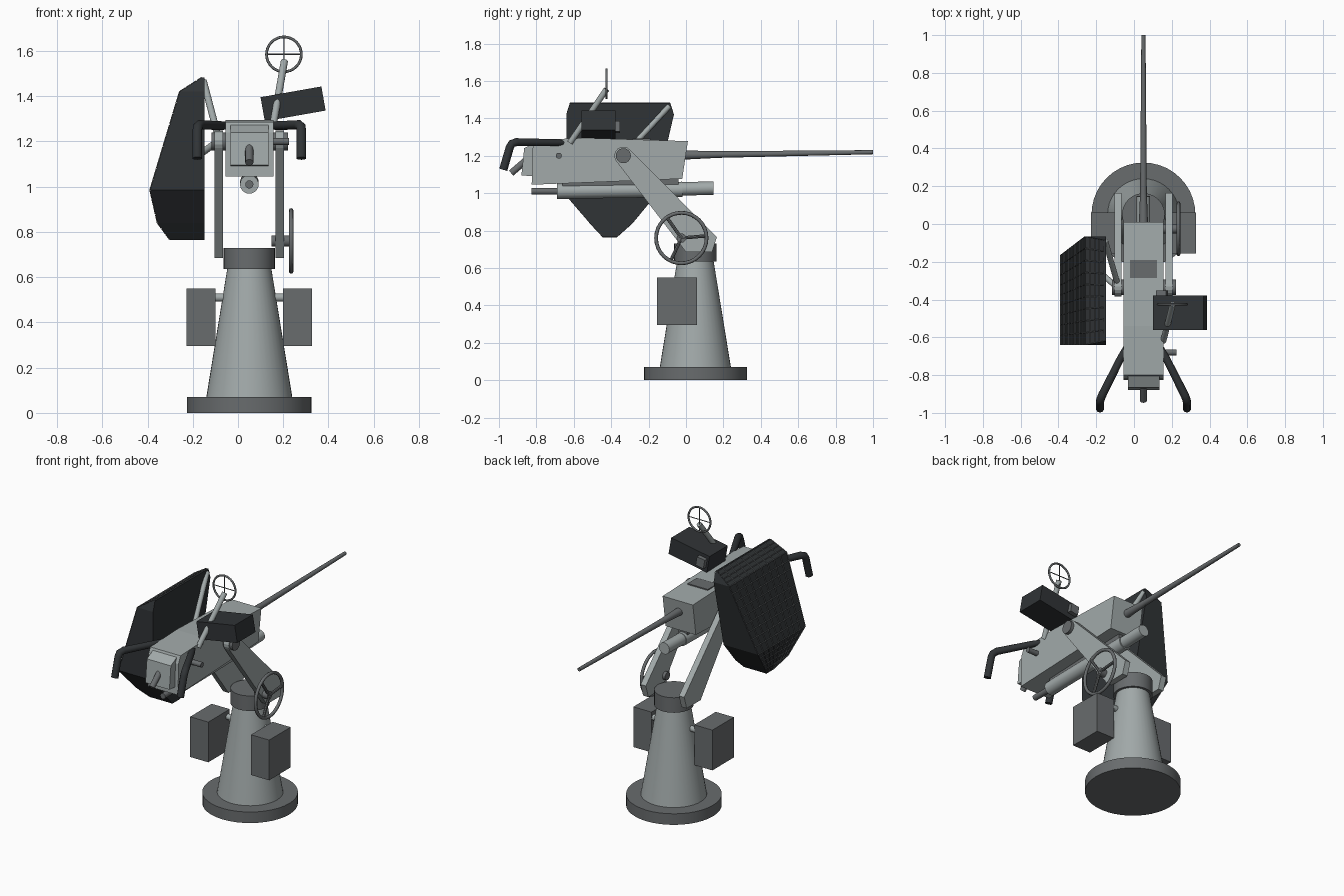
import bpy, bmesh, math
from mathutils import Vector, Matrix

if "Cube" in bpy.data.objects:
    bpy.data.objects.remove(bpy.data.objects["Cube"])

CX = 0.05  # symmetry plane of the mount


def mat(name, c):
    m = bpy.data.materials.new(name)
    m.diffuse_color = (*c, 1)
    m.use_nodes = True
    m.node_tree.nodes["Principled BSDF"].inputs["Base Color"].default_value = m.diffuse_color
    return m


LIGHT = mat("light_metal", (0.36, 0.40, 0.40))
MID = mat("mid_metal", (0.14, 0.15, 0.155))
DARK = mat("dark_metal", (0.03, 0.034, 0.037))


def finish(name, bm, m, smooth=False):
    bmesh.ops.recalc_face_normals(bm, faces=bm.faces)
    me = bpy.data.meshes.new(name)
    bm.to_mesh(me)
    bm.free()
    ob = bpy.data.objects.new(name, me)
    bpy.context.collection.objects.link(ob)
    me.materials.append(m)
    if smooth:
        bpy.ops.object.select_all(action='DESELECT')
        ob.select_set(True)
        bpy.context.view_layer.objects.active = ob
        bpy.ops.object.shade_smooth_by_angle(angle=math.radians(35))
    return ob


def rod(name, a, b, r1, r2=None, m=LIGHT, n=16):
    a, b = Vector(a), Vector(b)
    d = b - a
    mtx = Matrix.Translation((a + b) / 2) @ d.to_track_quat('Z', 'Y').to_matrix().to_4x4()
    bm = bmesh.new()
    bmesh.ops.create_cone(bm, cap_ends=True, segments=n, radius1=r1,
                          radius2=r1 if r2 is None else r2, depth=d.length, matrix=mtx)
    return finish(name, bm, m, True)


def box(name, lo, hi, m=LIGHT, rot=0):
    lo, hi = Vector(lo), Vector(hi)
    mtx = (Matrix.Translation((lo + hi) / 2) @ Matrix.Rotation(rot, 4, 'Y')
           @ Matrix.Diagonal((*(hi - lo), 1)))
    bm = bmesh.new()
    bmesh.ops.create_cube(bm, size=1, matrix=mtx)
    return finish(name, bm, m)


def side_plate(name, pts, x0, x1, m=LIGHT):
    """Extrude a (y, z) profile from x0 to x1."""
    bm = bmesh.new()
    f = bm.faces.new([bm.verts.new((x0, y, z)) for y, z in pts])
    ext = bmesh.ops.extrude_face_region(bm, geom=[f])['geom']
    bmesh.ops.translate(bm, vec=(x1 - x0, 0, 0),
                        verts=[v for v in ext if isinstance(v, bmesh.types.BMVert)])
    return finish(name, bm, m)


def ring(name, loc, R, r, axis, m):
    bpy.ops.mesh.primitive_torus_add(location=loc, major_radius=R, minor_radius=r,
                                     major_segments=32, minor_segments=8,
                                     rotation=(0, math.pi / 2, 0) if axis == 'X' else (math.pi / 2, 0, 0))
    ob = bpy.context.object
    ob.name = name
    ob.data.materials.append(m)
    bpy.ops.object.shade_smooth_by_angle(angle=math.radians(60))


# Pedestal
rod("base_disc", (CX, CX, 0), (CX, CX, 0.07), 0.275, m=MID, n=40)
rod("pedestal_cone", (CX, CX, 0.07), (CX, CX, 0.64), 0.19, 0.097, n=40)
rod("pedestal_collar", (CX, CX, 0.635), (CX, CX, 0.73), 0.113, m=MID, n=40)

# Side boxes and yoke arms
c = (-0.335, 1.2)
arc = [(c[0] + 0.048 * math.cos(t), c[1] + 0.048 * math.sin(t))
       for t in [math.radians(42 + i * 175 / 8) for i in range(9)]]
arm = arc + [(0.0, 0.685), (0.14, 0.685), (0.165, 0.765)]
for s, side in ((-1, "left"), (1, "right")):
    xs = sorted((CX + s * 0.15, CX + s * 0.277))
    box(side + "_side_box", (xs[0], -0.155, 0.295), (xs[1], 0.06, 0.55), MID)
    rod(side + "_box_rod", (CX + s * 0.09, CX - 0.01, 0.51), (CX + s * 0.16, CX - 0.01, 0.51), 0.018)
    side_plate(side + "_yoke_arm", arm, CX + s * 0.116, CX + s * 0.153)
rod("trunnion", (-0.117, *c), (0.222, *c), 0.04, m=MID, n=24)

# Receiver
side_plate("receiver", [(-0.825, 1.045), (-0.02, 1.077), (0.01, 1.278), (-0.54, 1.295),
                        (-0.80, 1.285), (-0.82, 1.24)], -0.055, 0.157)
side_plate("rear_block", [(-0.88, 1.095), (-0.81, 1.09), (-0.80, 1.275), (-0.865, 1.24)], -0.033, 0.135)
box("top_hatch", (-0.02, -0.285, 1.27), (0.122, -0.19, 1.291), MID)
rod("rear_knob", (CX, -0.85, 1.18), (CX, -0.935, 1.107), 0.018, m=MID)
rod("side_pin", (0.14, -0.68, 1.2), (0.225, -0.68, 1.2), 0.016, m=MID)

# Barrel and recoil tube
rod("barrel_root", (CX, -0.02, 1.204), (CX, 0.16, 1.206), 0.025, 0.018, MID)
rod("barrel", (CX, 0.14, 1.206), (CX, 1.0, 1.219), 0.018, 0.011, MID)
rod("recoil_sleeve", (CX, -0.69, 1.01), (CX, -0.02, 1.02), 0.041, n=24)
rod("recoil_tube", (CX, -0.05, 1.022), (CX, 0.147, 1.027), 0.036, n=24)
rod("recoil_rod", (CX, -0.825, 1.01), (CX, -0.68, 1.01), 0.018, m=MID)
box("recoil_bracket", (0.02, -0.66, 1.02), (0.08, -0.04, 1.075), MID)

# Bent grips
for s, side in ((-1, "left"), (1, "right")):
    cu = bpy.data.curves.new(side + "_grip", 'CURVE')
    cu.dimensions = '3D'
    cu.bevel_depth = 0.022
    cu.bevel_resolution = 3
    cu.use_fill_caps = True
    path = [(0.08, -0.63, 1.27, 0.6), (0.12, -0.71, 1.27, 0.9), (0.218, -0.905, 1.273, 1),
            (0.228, -0.93, 1.265, 1), (0.23, -0.942, 1.245, 1), (0.23, -0.977, 1.125, 1)]
    sp = cu.splines.new('POLY')
    sp.points.add(len(path) - 1)
    for p, (x, y, z, r) in zip(sp.points, path):
        p.co = (CX + s * x, y, z, 1)
        p.radius = r
    ob = bpy.data.objects.new(side + "_grip", cu)
    bpy.context.collection.objects.link(ob)
    cu.materials.append(DARK)
    bpy.ops.object.select_all(action='DESELECT')
    ob.select_set(True)
    bpy.context.view_layer.objects.active = ob
    bpy.ops.object.convert(target='MESH')

# Handwheel with three spokes
hub = Vector((0.235, -0.025, 0.76))
ring("handwheel_rim", hub, 0.135, 0.010, 'X', MID)
rod("handwheel_hub", (0.147, hub.y, hub.z), (0.24, hub.y, hub.z), 0.025, m=MID)
for i in range(3):
    a = math.radians(120 * i + 5)
    rod("handwheel_spoke", hub, hub + Vector((0, math.cos(a), math.sin(a))) * 0.135, 0.009, m=MID, n=8)

# Ring sight
eye = Vector((0.203, -0.425, 1.585))
ring("sight_ring", eye, 0.077, 0.006, 'Y', MID)
for d in ((0.077, 0, 0), (0, 0, 0.077)):
    rod("sight_crosswire", eye - Vector(d), eye + Vector(d), 0.003, m=MID, n=6)
rod("sight_post", (0.155, -0.62, 1.27), (0.205, -0.425, 1.555), 0.016)

# Tilted sight box with lens
tilt = math.radians(-10)
box("sight_box", (0.107, -0.56, 1.312), (0.38, -0.378, 1.42), DARK, tilt)
box("sight_lens", (0.12, -0.385, 1.325), (0.175, -0.352, 1.382), MID, tilt)

# Faceted side basket: z, outer x, back y, front y
levels = [(0.765, -0.30, -0.445, -0.37), (0.84, -0.355, -0.515, -0.285), (0.985, -0.388, -0.64, -0.165),
          (1.42, -0.257, -0.64, -0.065), (1.483, -0.158, -0.62, -0.085)]
bm = bmesh.new()
rings = [[bm.verts.new(p) for p in ((x, a, z), (-0.148, a, z), (-0.148, b, z), (x, b, z))]
         for z, x, a, b in levels]
for lo, hi in zip(rings, rings[1:]):
    for i in range(4):
        j = (i + 1) % 4
        bm.faces.new((lo[i], lo[j], hi[j], hi[i]))
bm.faces.new(rings[0])
bm.faces.new(rings[-1])
finish("basket", bm, DARK)

# Wire mesh on the basket's outer faces
bm = bmesh.new()
rows = []
for (lo, hi, n) in zip(levels, levels[1:], (3, 4, 9, 4)):
    for k in range(n + (hi is levels[-1])):
        z, x, a, b = (p + (q - p) * k / n for p, q in zip(lo, hi))
        rows.append([bm.verts.new((x - 0.001, a + (b - a) * t / 9, z)) for t in range(10)])
for lo, hi in zip(rows, rows[1:]):
    for i in range(9):
        bm.faces.new((lo[i], lo[i + 1], hi[i + 1], hi[i]))
wires = finish("basket_wires", bm, MID)
mod = wires.modifiers.new("wire", 'WIREFRAME')
mod.thickness = 0.006
mod.offset = 0
mod.use_even_offset = False

# Basket struts
rod("basket_strut_upper", (-0.152, -0.09, 1.465), (-0.085, -0.325, 1.21), 0.015)
rod("basket_strut_lower", (-0.165, -0.27, 1.145), (-0.09, -0.335, 1.2), 0.015)
